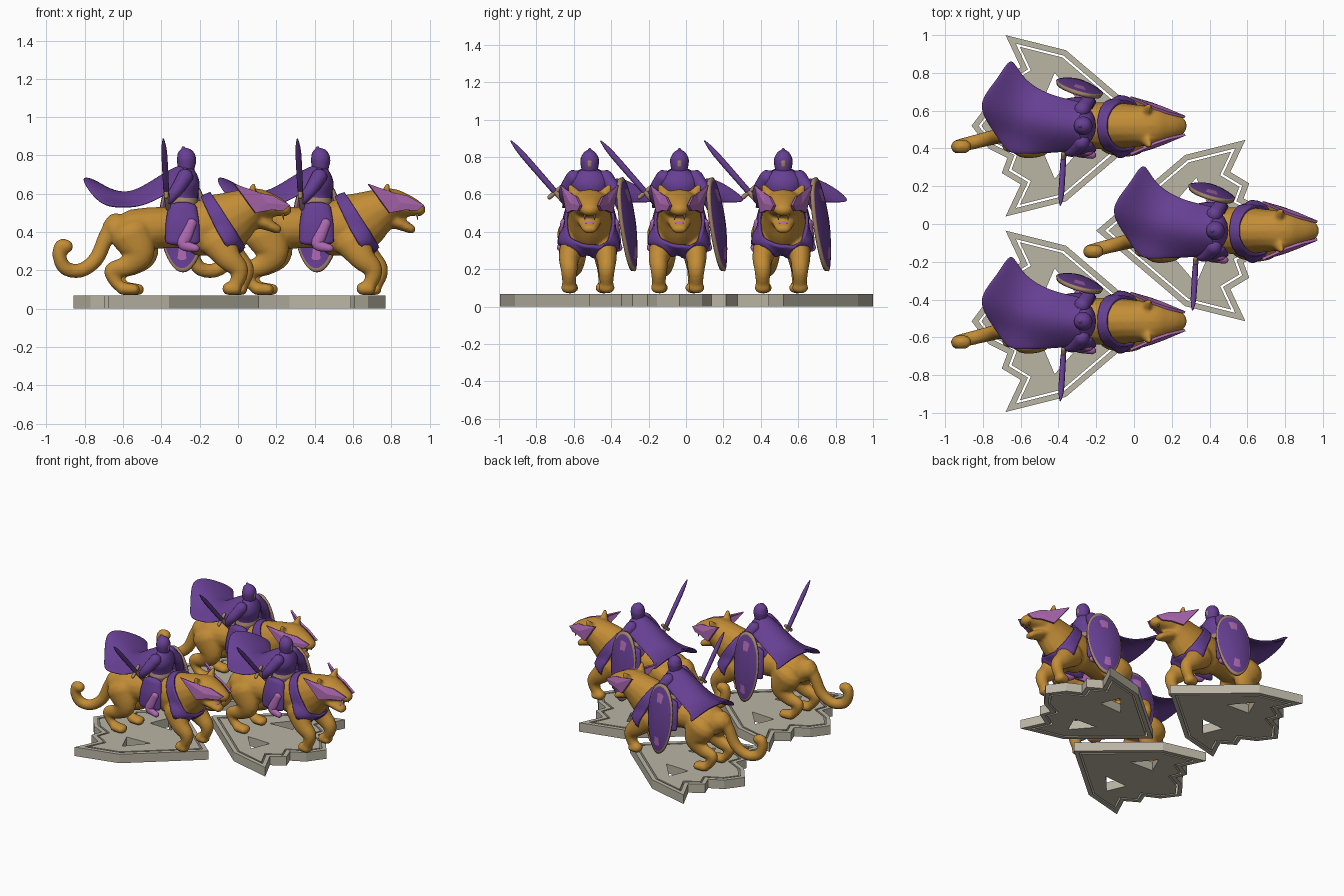
import bpy, bmesh, math
from mathutils import Vector as V

if "Cube" in bpy.data.objects:
    bpy.data.objects.remove(bpy.data.objects["Cube"])

def mat(name, *c):
    m = bpy.data.materials.new(name)
    m.diffuse_color = (*c, 1)
    m.use_nodes = True
    m.node_tree.nodes["Principled BSDF"].inputs["Base Color"].default_value = m.diffuse_color
    return m

FUR = mat("golden_fur", .54, .265, .037)
CLOTH = mat("purple_cloth", .135, .05, .29)
PINK = mat("mauve_trim", .42, .14, .44)
TAN = mat("tan_trim", .36, .23, .14)
STONE = mat("stone", .49, .46, .37)

# positions of the three riders
SPOTS = [(0, .52, 0), (.70, -.035, 0), (0, -.515, 0)]

def place(name, me, spots=SPOTS, turns=(0, 0, 0)):
    for s, t in zip(spots, turns):
        o = bpy.data.objects.new(name, me)
        o.location, o.rotation_euler[2] = s, t
        bpy.context.collection.objects.link(o)

def bake(name, data, mods=()):
    """Apply modifiers and return the finished mesh."""
    o = bpy.data.objects.new(name, data)
    bpy.context.collection.objects.link(o)
    for kind, props in mods:
        m = o.modifiers.new(kind, kind)
        for k, v in props.items():
            setattr(m, k, v)
    dg = bpy.context.evaluated_depsgraph_get()
    me = bpy.data.meshes.new_from_object(o.evaluated_get(dg))
    bpy.data.objects.remove(o)
    me.name = name
    return me

def make(name, bm, mats, mods=(), smooth=True):
    bmesh.ops.recalc_face_normals(bm, faces=bm.faces)
    me = bpy.data.meshes.new(name)
    bm.to_mesh(me)
    bm.free()
    for m in mats:
        me.materials.append(m)
    me = bake(name, me, mods)
    me.polygons.foreach_set("use_smooth", [smooth] * len(me.polygons))
    place(name, me)
    return me

def tube(bm, pts, n=16, ref=(0, 1, 0), sub=5, mirror=False):
    """Rounded tube through (x, y, z, radius along ref, other radius)."""
    if mirror:
        tube(bm, [(p[0], -p[1], *p[2:]) for p in pts], n, ref, sub)
    P = [V((*p, p[3])) if len(p) == 4 else V(p) for p in pts]
    C = []
    for i in range(len(P) - 1):
        a, b, c, d = P[max(i - 1, 0)], P[i], P[i + 1], P[min(i + 2, len(P) - 1)]
        for k in range(sub):
            t = k / sub
            C.append(.5 * (2 * b + (c - a) * t + (2 * a - 5 * b + 4 * c - d) * t * t
                           + (3 * b - a - 3 * c + d) * t ** 3))
    C.append(P[-1])
    X = [V(c[:3]) for c in C]
    rings, last = [], len(C) - 1
    def ring(i, t, s, off):
        side = (V(ref) - t * t.dot(V(ref))).normalized()
        other = t.cross(side)
        ra, rb = max(C[i][3], .002) * s, max(C[i][4], .002) * s
        rings.append([bm.verts.new(X[i] + t * off + side * ra * math.cos(a) + other * rb * math.sin(a))
                      for a in [2 * math.pi * j / n for j in range(n)]])
    for i in range(last + 1):
        t = (X[min(i + 1, last)] - X[max(i - 1, 0)]).normalized()
        r = max(min(C[i][3:]), .002)
        for f in (-.94, -.5, 0, .5, .94):  # domes at both ends
            if f == 0 or (f < 0 and i == 0) or (f > 0 and i == last):
                ring(i, t, math.sqrt(1 - f * f), f * r)
    for a, b in zip(rings, rings[1:]):
        for j in range(n):
            bm.faces.new((a[j], a[(j + 1) % n], b[(j + 1) % n], b[j]))
    bm.faces.new(rings[0][::-1])
    bm.faces.new(rings[-1])

def tubes(name, material, *specs, **kw):
    bm = bmesh.new()
    for s in specs:
        tube(bm, s, **kw)
    make(name, bm, [material])

# big cat: overlapping tubes fused into one smooth skin
bm = bmesh.new()
tube(bm, [(-.64, -.04, .42, .07, .07), (-.57, -.035, .41, .11, .105), (-.45, -.02, .42, .11, .11),
          (-.32, 0, .425, .11, .11), (-.18, 0, .43, .125, .14), (-.08, 0, .43, .12, .14)])
tube(bm, [(-.2, 0, .41, .12, .14), (-.08, 0, .447, .122, .16), (.03, 0, .51, .11, .12),
          (.10, 0, .545, .108, .085), (.16, 0, .54, .085, .066), (.21, 0, .53, .064, .05),
          (.245, 0, .518, .05, .036)])
tube(bm, [(.06, 0, .48, .075, .05), (.14, 0, .445, .06, .034), (.205, 0, .415, .042, .024)])  # jaw
tube(bm, [(.07, .075, .585, .04, .03), (.08, .105, .645, .016, .012)], mirror=True)  # ears
tube(bm, [(-.64, -.04, .45, .05), (-.69, -.05, .37, .042), (-.74, -.06, .26, .04), (-.82, -.08, .2, .038),
          (-.90, -.1, .21, .037), (-.932, -.11, .27, .036), (-.925, -.11, .325, .036), (-.895, -.11, .325, .036)])
for y, dx in ((-.105, 0), (.075, .02)):  # hind legs
    tube(bm, [(-.56 + dx, y * .9, .39, .08, .11), (-.52 + dx, y, .29, .06, .085), (-.58 + dx, y, .225, .04, .055),
              (-.66 + dx, y, .2, .035, .04), (-.64 + dx, y, .14, .03, .032), (-.60 + dx, y, .105, .034, .032)])
    tube(bm, [(-.60 + dx, y, .104, .042, .034), (-.54 + dx, y, .1, .045, .03)])
for x, y in ((0, .09), (-.03, -.11)):  # front legs
    s = .8 if y > 0 else .75
    tube(bm, [(-.1, y * s, .35, .075, .10), (-.02 + x, y, .265, .056, .068), (.035 + x, y, .205, .046, .05),
              (.025 + x, y, .14, .038, .038), (-.01 + x, y, .105, .036, .034)])
    tube(bm, [(-.02 + x, y, .104, .042, .034), (.02 + x, y, .1, .044, .03)])
cat = make("cat_body", bm, [FUR], [("REMESH", dict(mode='VOXEL', voxel_size=.011)),
                                   ("SMOOTH", dict(iterations=4, factor=.5))])

# tongue and fangs
tubes("tongue", PINK, [(.12, 0, .465, .035, .012), (.19, 0, .445, .025, .008)])
bm = bmesh.new()
tube(bm, [(.235, .026, .495, .008), (.238, .026, .465, .002)], n=6, sub=1, mirror=True)
make("fangs", bm, [TAN])

# pointed cheek plates of the cat's mask
bm = bmesh.new()
for s in (1, -1):
    tip, *rim = [bm.verts.new((x, s * y, z)) for x, y, z in (
        (-.02, .15, .65), (.11, .092, .602), (.18, .068, .588), (.27, .046, .54),
        (.235, .060, .512), (.17, .088, .515), (.09, .118, .50))]
    low, mid = rim[-1], bm.verts.new((.15, s * .096, .55))
    for a, b in zip([tip] + rim, rim + [tip]):
        bm.faces.new((a, b, mid))
make("cat_mask", bm, [PINK], [("SOLIDIFY", dict(thickness=.014, offset=0))], smooth=False)

# chest harness wrapped on the skin, wider below
bm = bmesh.new()
N, rows = 48, []
for j in range(N):
    a = 2 * math.pi * j / N
    w = .03 + .012 * (1 + math.cos(a))
    rows.append([bm.verts.new(V((-.085, 0, .445)) + V((.48, 0, -.877)) * .18 * math.cos(a)
                 + V((0, .14 * math.sin(a), 0)) + V((.877, 0, .48)) * w * k / 3) for k in range(-3, 4)])
for j in range(N):
    a, b = rows[j], rows[(j + 1) % N]
    for k in range(6):
        bm.faces.new((a[k], a[k + 1], b[k + 1], b[k]))
skin = bpy.data.objects.new("skin_helper", cat)
bpy.context.collection.objects.link(skin)
make("cat_harness", bm, [CLOTH], [("SHRINKWRAP", dict(target=skin, wrap_mode='OUTSIDE_SURFACE', offset=.01)),
                                  ("SMOOTH", dict(iterations=2)), ("SOLIDIFY", dict(thickness=.016, offset=0))])
bpy.data.objects.remove(skin)

# rider: tunic, limbs, hood
tubes("tunic", CLOTH, [(-.29, 0, .49, .12, .10), (-.285, 0, .57, .085, .072), (-.28, 0, .65, .105, .08),
                       (-.275, 0, .70, .09, .065), (-.27, 0, .735, .04, .04)])
tubes("hood", CLOTH, [(-.27, 0, .74, .045), (-.27, 0, .785, .05), (-.28, 0, .82, .034, .036), (-.285, 0, .838, .01)])
tubes("face", TAN, [(-.24, 0, .757, .02, .02), (-.24, 0, .775, .022, .022)])
tubes("belt", TAN, [(-.285, 0, .557, .093, .078), (-.285, 0, .568, .089, .075)])
bm = bmesh.new()
tube(bm, [(-.29, .10, .53, .028, .075), (-.29, .122, .44, .028, .088), (-.29, .13, .35, .022, .09)], mirror=True)
make("skirt", bm, [CLOTH])
bm = bmesh.new()
tube(bm, [(-.24, .137, .45, .02, .026), (-.27, .143, .38, .022, .032), (-.285, .146, .335, .022, .03),
          (-.22, .155, .315, .02, .02)], mirror=True)
make("boots", bm, [PINK])
tubes("arms", CLOTH, [(-.275, -.085, .69, .042), (-.32, -.13, .62, .034), (-.36, -.13, .57, .026)],
      [(-.275, .085, .69, .042), (-.24, .14, .61, .034), (-.25, .17, .53, .026)], ref=(1, 0, 0))

# sword
tubes("blade", CLOTH, [(-.375, -.19, .62, .015, .016), (-.385, -.36, .815, .015, .016), (-.39, -.42, .885, .004)],
      n=8, ref=(1, 0, 0), sub=3)
tubes("sword_hilt", TAN, [(-.365, -.105, .525, .014), (-.375, -.185, .615, .014)],
      [(-.375, -.215, .585, .012), (-.375, -.15, .64, .012)], n=8, ref=(1, 0, 0), sub=1)

# oval domed shield with a trim rim and two painted patches
bm = bmesh.new()
R, N = (.25, .5, .75, .92, 1), 40
def shield_point(r, a):
    x, z = .12 * r * math.cos(a) * (1 + .12 * math.sin(a)), .25 * r * math.sin(a)
    return bm.verts.new((-.29 + x, .20 - .28 * x - .13 * z + .03 * (1 - r * r), .44 + z))
rings = [[shield_point(r, 2 * math.pi * j / N) for j in range(N)] for r in R]
bm.faces.new(rings[0])
for i in range(len(R) - 1):
    for j in range(N):
        f = bm.faces.new((rings[i][j], rings[i][(j + 1) % N], rings[i + 1][(j + 1) % N], rings[i + 1][j]))
        f.material_index = 2 if i == 3 else 1 if i == 1 and j % 20 in (8, 9, 10, 11) else 0
make("shield", bm, [CLOTH, PINK, TAN], [("SOLIDIFY", dict(thickness=.018, offset=0))])

# billowing cape: rows from shoulders to hem as (x, z) with spread in y
bm = bmesh.new()
rows = [([-.24, -.28, -.30, -.28, -.24], (.125, -.125), [.68, .735, .755, .735, .68]),
        ([-.37, -.41, -.42, -.41, -.36], (.145, -.14), [.60, .66, .69, .66, .60]),
        ([-.50, -.54, -.55, -.54, -.49], (.19, -.15), [.555, .59, .60, .565, .535]),
        ([-.60, -.65, -.67, -.65, -.57], (.27, -.15), [.56, .60, .61, .55, .53]),
        ([-.65, -.72, -.85, -.75, -.67], (.39, -.16), [.55, .66, .715, .565, .53])]
g = [[bm.verts.new((x, y0 + (y1 - y0) * k / 4, z)) for k, (x, z) in enumerate(zip(xs, zs))]
     for xs, (y0, y1), zs in rows]
for a, b in zip(g, g[1:]):
    for k in range(4):
        bm.faces.new((a[k], a[k + 1], b[k + 1], b[k]))
make("cape", bm, [CLOTH], [("SOLIDIFY", dict(thickness=.022, offset=0)), ("SUBSURF", dict(levels=3, render_levels=3))])

# arrow-shaped plinth: rim, open gap and pierced inner plate
half = [(-.36, .40), (-.68, .48), (-.60, .31), (-.70, .25), (-.67, .17), (-.77, .12)]
outline = [V((.11, 0))] + [V(p) for p in half] + [V((-.86, 0))] + [V((x, -y)) for x, y in half[::-1]]

def inset(pts, d):
    out = []
    for i, p in enumerate(pts):
        a, b = (p - pts[i - 1]).normalized(), (pts[(i + 1) % len(pts)] - p).normalized()
        na, nb = V((-a.y, a.x)), V((-b.y, b.x))
        out.append(p + (na + nb) * d / (1 + na.dot(nb)))
    return out

cu = bpy.data.curves.new("plinth", 'CURVE')
cu.dimensions, cu.fill_mode, cu.extrude = '2D', 'BOTH', .034
holes = [[V((-.29, s * .13)), V((-.42, s * .28)), V((-.48, s * .14))] for s in (1, -1)]
for loop in [outline, inset(outline, .03), inset(outline, .042)] + holes:
    sp = cu.splines.new('POLY')
    sp.points.add(len(loop) - 1)
    for q, p in zip(sp.points, loop):
        q.co = (p.x, p.y, 0, 1)
    sp.use_cyclic_u = True
cu.materials.append(STONE)
me = bake("plinth", cu)
me.polygons.foreach_set("use_smooth", [False] * len(me.polygons))
place("plinth", me, [(0, .52, .034), (-.09, -.035, .034), (0, -.515, .034)], (0, math.pi, 0))
